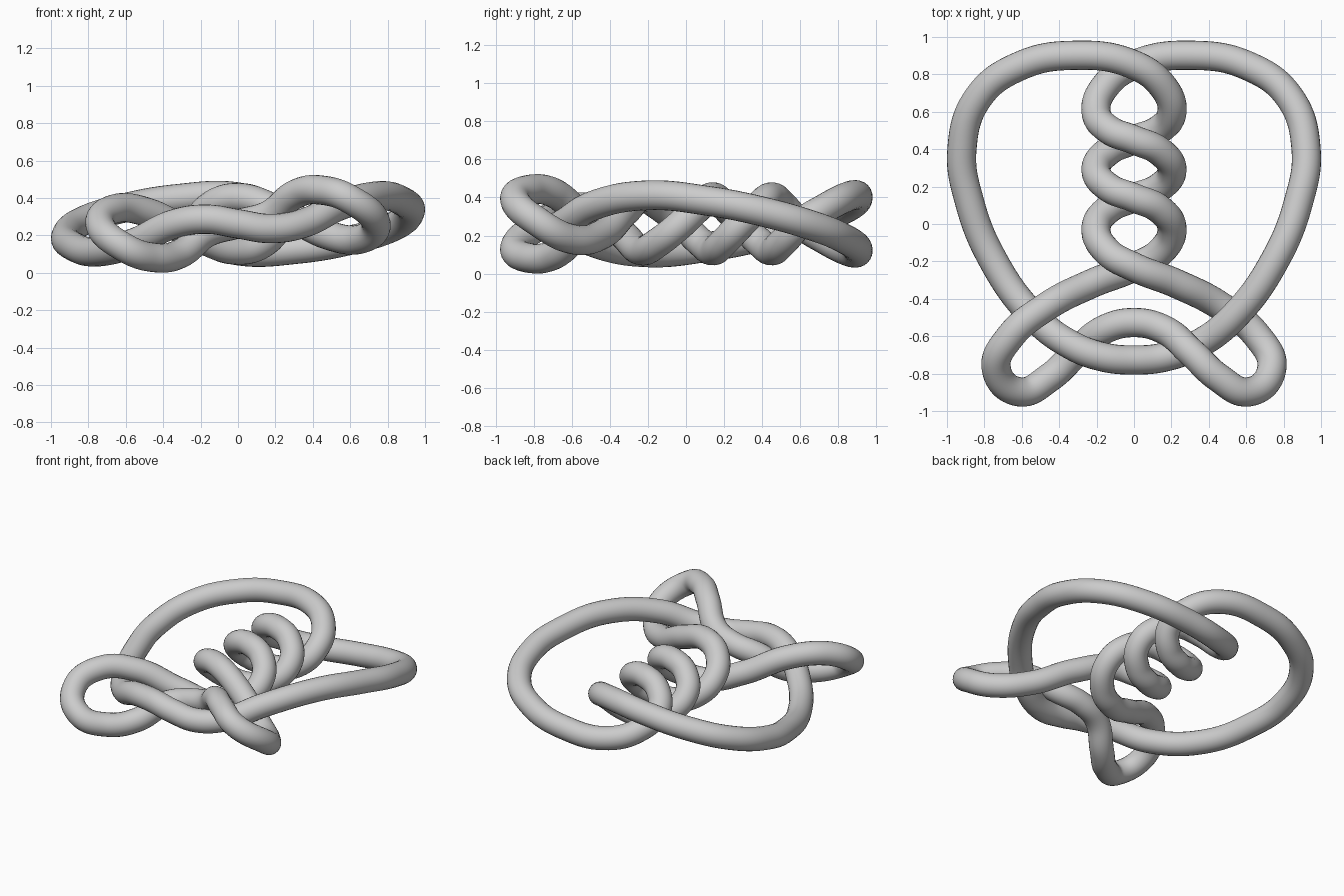
import bpy

RADIUS = 0.078
MID = 0.265  # height of the symmetry axis (half turn about the y direction)

# Half of the closed rope: from the bottom of the big loop, up the left side,
# down through the twist and around the left ear to the inner arch.
half = [
    (0.00, -0.727, 0.265), (-0.17, -0.71, 0.29), (-0.34, -0.645, 0.265),
    (-0.54, -0.49, 0.17), (-0.75, -0.20, 0.115), (-0.88, 0.12, 0.145),
    (-0.92, 0.40, 0.20), (-0.83, 0.68, 0.28), (-0.61, 0.845, 0.35),
    (-0.32, 0.902, 0.40), (-0.01, 0.855, 0.41), (0.155, 0.735, 0.35),
    # twisted pair
    (0.203, 0.60, 0.265), (0.135, 0.505, 0.165), (0.00, 0.45, 0.125),
    (-0.135, 0.39, 0.165), (-0.203, 0.29, 0.265), (-0.135, 0.195, 0.365),
    (0.00, 0.14, 0.405), (0.135, 0.08, 0.365), (0.203, -0.025, 0.265),
    (0.14, -0.15, 0.165), (0.00, -0.23, 0.125),
    # ear
    (-0.23, -0.32, 0.20), (-0.48, -0.45, 0.325), (-0.66, -0.60, 0.345),
    (-0.737, -0.77, 0.26), (-0.61, -0.898, 0.14), (-0.45, -0.82, 0.085),
    (-0.31, -0.69, 0.105), (-0.16, -0.565, 0.22),
]
# The other half starts at the inner arch, mirrored in x and z, and runs back
other = [(-x, y, 2 * MID - z) for x, y, z in half[1:]][::-1]
points = half + [(0.0, -0.527, MID)] + other

curve = bpy.data.curves.new("knotted_rope", "CURVE")
curve.dimensions = "3D"
curve.resolution_u = 10
curve.bevel_depth = RADIUS
curve.bevel_resolution = 10
curve.twist_mode = "MINIMUM"
spline = curve.splines.new("BEZIER")
spline.bezier_points.add(len(points) - 1)
for bp, co in zip(spline.bezier_points, points):
    bp.co = co
    bp.handle_left_type = bp.handle_right_type = "AUTO"
spline.use_cyclic_u = True

rope = bpy.data.objects.new("knotted_rope", curve)
bpy.context.collection.objects.link(rope)
bpy.context.view_layer.objects.active = rope
rope.select_set(True)
bpy.ops.object.convert(target="MESH")
bpy.ops.object.shade_smooth()

# Rest the rope on the ground
rope = bpy.context.object
low = min(v.co.z for v in rope.data.vertices)
for v in rope.data.vertices:
    v.co.z -= low
